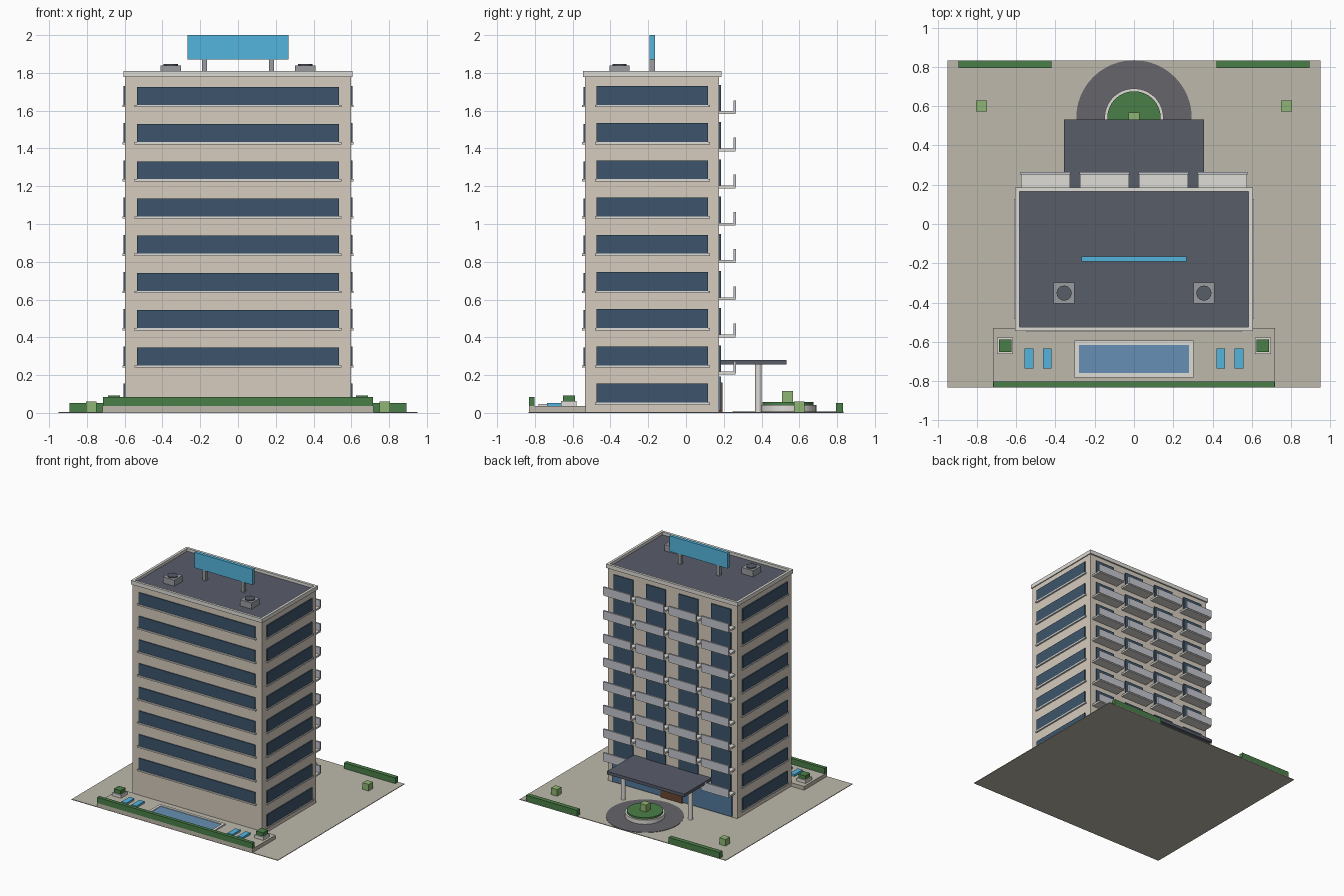
import bpy, bmesh, math
from mathutils import Matrix

if "Cube" in bpy.data.objects:
    bpy.data.objects.remove(bpy.data.objects["Cube"])


def material(name, hexcode):
    rgb = [int(hexcode[i:i + 2], 16) / 255 for i in (0, 2, 4)]
    m = bpy.data.materials.new(name)
    m.diffuse_color = [((c + 0.055) / 1.055) ** 2.4 for c in rgb] + [1]
    m.use_nodes = True
    m.node_tree.nodes["Principled BSDF"].inputs["Base Color"].default_value = m.diffuse_color
    return m


WALL = material("wall", "D6CCBD")
GLASS = material("dark_glass", "3D556C")
TRIM = material("trim", "DEDCD6")
ROOF = material("roof_grey", "585D69")
SIGN = material("bright_blue", "55B5DE")
HEDGE = material("hedge_green", "4A7F48")
SHRUB = material("shrub_green", "8FB573")
PAVING = material("paving", "BEB9AB")
WATER = material("water", "668FB3")
LOBBY = material("lobby_glass", "54799B")
DOOR = material("door_brown", "6B4630")
ASPHALT = material("asphalt", "66656B")
METAL = material("metal", "9A9CA1")
RAIL = material("railing", "C3C7CF")


def finish(name, bm, mat):
    me = bpy.data.meshes.new(name)
    bm.to_mesh(me)
    bm.free()
    ob = bpy.data.objects.new(name, me)
    bpy.context.collection.objects.link(ob)
    me.materials.append(mat)
    return ob


def boxes(name, mat, spans):
    """One object made of boxes, each given as (x0, x1, y0, y1, z0, z1)."""
    bm = bmesh.new()
    for x0, x1, y0, y1, z0, z1 in spans:
        m = Matrix.Translation(((x0 + x1) / 2, (y0 + y1) / 2, (z0 + z1) / 2))
        bmesh.ops.create_cube(bm, size=1, matrix=m @ Matrix.Diagonal((x1 - x0, y1 - y0, z1 - z0, 1)))
    return finish(name, bm, mat)


def cylinder(name, mat, x, y, r, z0, z1, n=48):
    bm = bmesh.new()
    bmesh.ops.create_cone(bm, cap_ends=True, segments=n, radius1=r, radius2=r, depth=z1 - z0,
                          matrix=Matrix.Translation((x, y, (z0 + z1) / 2)))
    ob = finish(name, bm, mat)
    for p in ob.data.polygons:
        p.use_smooth = abs(p.normal.z) < 0.5
    for e in ob.data.edges:
        a, b = (ob.data.vertices[i].co.z for i in e.vertices)
        e.use_edge_sharp = abs(a - b) < 1e-6
    return ob


def both(span):
    """A span and its mirror image across x = 0."""
    x0, x1, *rest = span
    return [span, (-x1, -x0, *rest)]


def frame(x0, x1, y0, y1, z0, z1, w):
    return [(x0, x1, y0, y0 + w, z0, z1), (x0, x1, y1 - w, y1, z0, z1),
            (x0, x0 + w, y0 + w, y1 - w, z0, z1), (x1 - w, x1, y0 + w, y1 - w, z0, z1)]


PITCH = 0.197
levels = [0.252 + PITCH * i for i in range(8)]

# Ground and tower
boxes("ground", PAVING, [(-0.95, 0.95, -0.833, 0.833, 0, 0.005)])
boxes("tower", WALL, [(-0.597, 0.597, -0.535, 0.175, 0.005, 1.78)])
boxes("roof_deck", ROOF, [(-0.585, 0.585, -0.525, 0.168, 1.78, 1.787)])
boxes("parapet", TRIM, frame(-0.605, 0.605, -0.545, 0.187, 1.777, 1.81, 0.021))

# Ribbon windows and sills on front and sides
boxes("front_windows", GLASS, [(-0.535, 0.535, -0.543, -0.53, z, z + 0.095) for z in levels])
boxes("front_sills", TRIM, [(-0.547, 0.547, -0.55, -0.53, z - 0.012, z) for z in levels])
side = [levels[0] - PITCH] + levels
boxes("side_windows", GLASS,
      [s for z in side for s in both((0.59, 0.606, -0.475, 0.117, z, z + 0.1))])
boxes("side_sills", TRIM,
      [s for z in side for s in both((0.59, 0.611, -0.483, 0.127, z - 0.012, z))])

# Balconies and doors on the back
columns = (-0.45, -0.15, 0.15, 0.45)
floors = [0.203 + PITCH * i for i in range(8)]
cells = [(x, z) for x in columns for z in floors]
boxes("balcony_doors", GLASS, [(x - 0.09, x + 0.09, 0.17, 0.184, z + 0.015, z + 0.154) for x, z in cells])
boxes("balcony_slabs", TRIM, [(x - 0.125, x + 0.125, 0.17, 0.262, z, z + 0.015) for x, z in cells])
boxes("balcony_railings", RAIL, [(x - 0.127, x + 0.127, 0.252, 0.266, z + 0.009, z + 0.073) for x, z in cells])

# Entrance
boxes("lobby_glass", LOBBY, [(-0.55, 0.55, 0.17, 0.186, 0.012, 0.192)])
boxes("entrance_door", DOOR, [(-0.1, 0.1, 0.17, 0.193, 0.005, 0.16)])
boxes("canopy", ROOF, [(-0.357, 0.357, 0.175, 0.532, 0.256, 0.281)])
for s in (-1, 1):
    cylinder("canopy_column", TRIM, s * 0.31, 0.383, 0.018, 0.005, 0.257, 24)

# Turning circle with planter
cylinder("turning_circle", ASPHALT, 0, 0.54, 0.294, 0.004, 0.008, 64)
cylinder("round_planter", TRIM, 0, 0.54, 0.15, 0.006, 0.042, 64)
cylinder("planter_lawn", HEDGE, 0, 0.54, 0.136, 0.04, 0.057, 64)
boxes("planter_shrub", SHRUB, [(-0.029, 0.029, 0.509, 0.567, 0.055, 0.115)])

# Back garden
boxes("back_hedges", HEDGE, both((0.42, 0.893, 0.795, 0.832, 0.005, 0.053)))
boxes("back_shrubs", SHRUB, both((0.748, 0.804, 0.572, 0.628, 0.005, 0.06)))

# Pool terrace
boxes("terrace", PAVING, [(-0.717, 0.717, -0.832, -0.53, 0.003, 0.036)])
boxes("terrace_hedge", HEDGE, [(-0.715, 0.715, -0.832, -0.803, 0.035, 0.083)])
boxes("pool_rim", TRIM, frame(-0.303, 0.303, -0.782, -0.594, 0.034, 0.046, 0.022))
boxes("pool_water", WATER, [(-0.283, 0.283, -0.762, -0.614, 0.034, 0.041)])
boxes("sun_loungers", SIGN,
      [s for x in (0.442, 0.535) for s in both((x - 0.022, x + 0.022, -0.737, -0.633, 0.035, 0.053))])
boxes("planter_boxes", TRIM, both((0.615, 0.697, -0.661, -0.579, 0.035, 0.062)))
boxes("planter_box_hedges", HEDGE, both((0.624, 0.688, -0.652, -0.588, 0.06, 0.093)))

# Roof equipment and blank sign
boxes("sign_panel", SIGN, [(-0.268, 0.268, -0.192, -0.165, 1.87, 2.0)])
boxes("sign_posts", METAL, both((0.163, 0.191, -0.192, -0.165, 1.785, 1.872)))
boxes("cooling_units", METAL, both((0.303, 0.409, -0.405, -0.299, 1.785, 1.838)))
for s in (-1, 1):
    cylinder("cooling_fan", ROOF, s * 0.356, -0.352, 0.038, 1.836, 1.846, 24)
